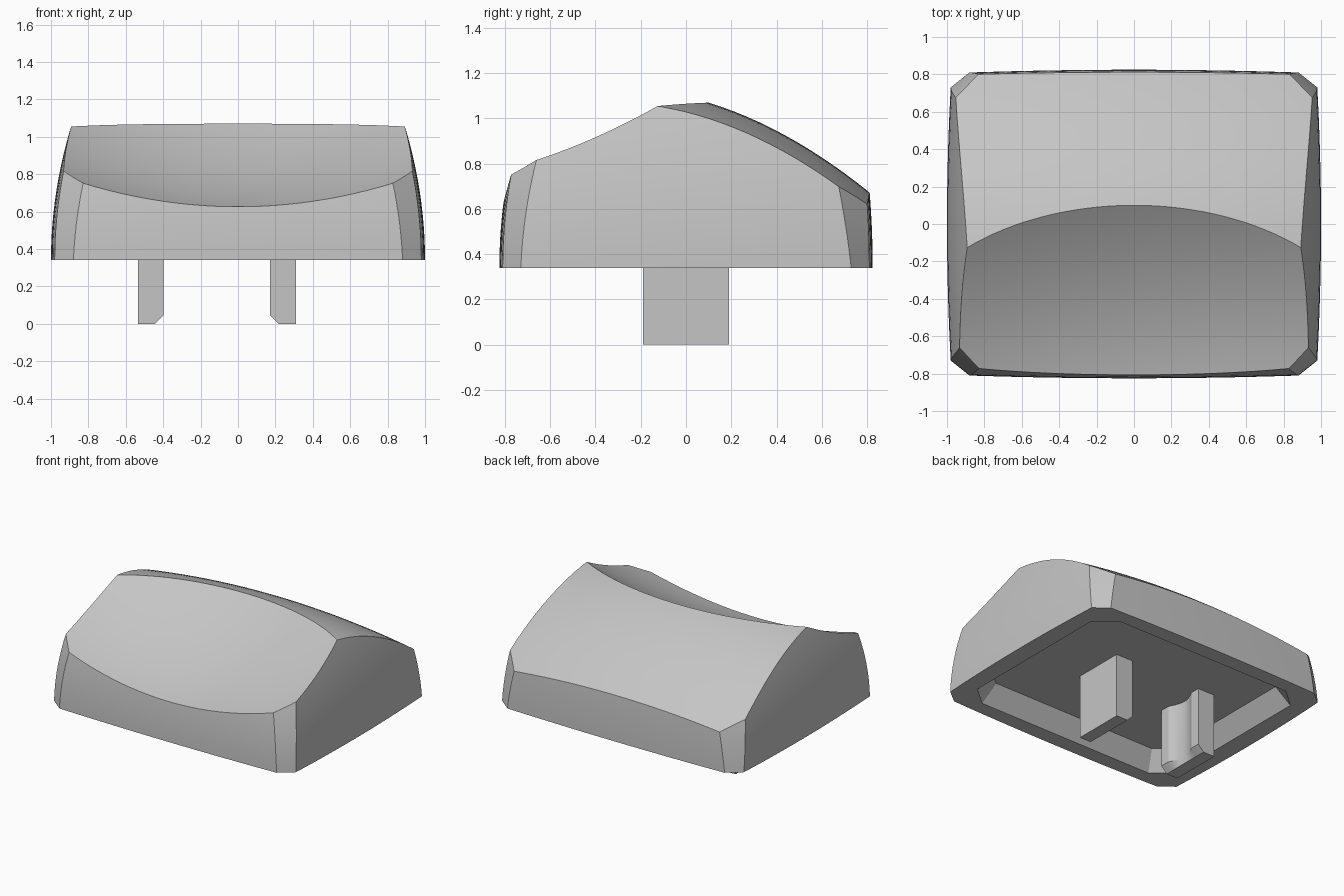
import bpy, bmesh
from math import radians, cos, pi

default = bpy.data.objects.get("Cube")
if default:
    bpy.data.objects.remove(default, do_unlink=True)

grey = bpy.data.materials.new("light grey plastic")
grey.use_nodes = True
COLOUR = (0.56, 0.56, 0.56, 1)
grey.diffuse_color = COLOUR
grey.node_tree.nodes["Principled BSDF"].inputs["Base Color"].default_value = COLOUR

BASE = 0.34      # height of the rim
CEILING = 0.47   # height of the hollow's roof


def loft(name, loops):
    """Closed solid skinned through matching loops, capped at both ends."""
    bm = bmesh.new()
    rings = [[bm.verts.new(p) for p in loop] for loop in loops]
    n = len(rings[0])
    for a, b in zip(rings, rings[1:]):
        for i in range(n):
            j = (i + 1) % n
            bm.faces.new((a[i], a[j], b[j], b[i]))
    bm.faces.new(rings[0][::-1])
    bm.faces.new(rings[-1])
    bmesh.ops.recalc_face_normals(bm, faces=bm.faces)
    mesh = bpy.data.meshes.new(name)
    bm.to_mesh(mesh)
    bm.free()
    mesh.materials.append(grey)
    obj = bpy.data.objects.new(name, mesh)
    bpy.context.collection.objects.link(obj)
    return obj


def activate(obj):
    bpy.ops.object.select_all(action='DESELECT')
    obj.select_set(True)
    bpy.context.view_layer.objects.active = obj


def subtract(obj, cutter):
    mod = obj.modifiers.new("cut", 'BOOLEAN')
    mod.operation = 'DIFFERENCE'
    mod.solver = 'EXACT'
    mod.object = cutter
    activate(obj)
    bpy.ops.object.modifier_apply(modifier=mod.name)
    bpy.data.objects.remove(cutter, do_unlink=True)


def steps(lo, hi, n):
    return [lo + (hi - lo) * i / n for i in range(n + 1)]


# Outline: gently bowed rectangle with cut corners, curving inwards with height
def outline(z):
    h = z - BASE
    side = 0.21 * h * h

    def corner(inset, grow):
        end = (0.88 - side - grow * h, 0.81 - inset * h * h)
        flank = (0.98 - side, 0.73 - inset * h * h - grow * h)
        return end, flank

    front_end, front_flank = corner(0.22, 0.04)
    back_end, back_flank = corner(0.12, 0.11)
    us = steps(-1, 1, 16)
    loop = []
    for u in us:
        loop.append((u * front_end[0], -front_end[1] - 0.015 * (1 - u * u), z))
    for u in us:
        y = (back_flank[1] * (1 + u) - front_flank[1] * (1 - u)) / 2
        loop.append((front_flank[0] + 0.02 * (1 - u * u), y, z))
    for u in us:
        loop.append((-u * back_end[0], back_end[1] + 0.015 * (1 - u * u), z))
    for u in us:
        y = (back_flank[1] * (1 - u) - front_flank[1] * (1 + u)) / 2
        loop.append((-front_flank[0] - 0.02 * (1 - u * u), y, z))
    return loop


# Top surfaces: a hollow dish in front, a domed slope behind
def front_dish(x, y):
    t = y + 0.81
    return 0.625 + 0.252 * t + 0.26 * t * t + 0.17 * x * x


def back_slope(x, y):
    t = y - 0.1
    return 1.07 - 0.31 * t - 0.35 * t * t - 0.085 * x * x


def surface_cutter(name, height):
    rows = []
    for y in steps(-0.97, 0.97, 36):
        row = [(x, y, height(x, y)) for x in steps(-1.13, 1.13, 36)]
        rows.append(row + [(1.13, y, 3), (-1.13, y, 3)])
    return loft(name, rows)


# Hollow underside: drafted octagonal pocket
def pocket(z):
    inset = 0.7 * (z - BASE)
    ex, ey, fx, fy = 0.72 - inset / 2, 0.71 - inset, 0.865 - inset, 0.585 - inset / 2
    return [(x, y, z) for x, y in (
        (-ex, -ey), (ex, -ey), (fx, -fy), (fx, fy),
        (ex, ey), (-ex, ey), (-fx, fy), (-fx, -fy))]


cap = loft("cap_body", [outline(z) for z in steps(BASE, 1.2, 14)])
subtract(cap, surface_cutter("front_cutter", front_dish))
subtract(cap, surface_cutter("back_cutter", back_slope))
subtract(cap, loft("pocket_cutter", [pocket(BASE - 0.04), pocket(CEILING)]))
activate(cap)
bpy.ops.object.shade_smooth_by_angle(angle=radians(25))


# Legs: blocks with a shallow groove and a bevelled foot on the inner face
def leg(name, sign):
    middle, inner, outer, half, bevel, groove = -0.113, 0.285, 0.422, 0.19, 0.045, 0.12

    def ring(z, least):
        pts = [(outer, half), (outer, -half), (inner + least, -half)]
        for y in steps(-groove, groove, 10):
            depth = 0.04 * cos(pi / 2 * y / groove)
            pts.append((inner + max(depth, least), y))
        pts.append((inner + least, half))
        return [(middle + sign * x, y, z) for x, y in pts]

    obj = loft(name, [ring(0, bevel), ring(bevel, 0), ring(CEILING + 0.02, 0)])
    activate(obj)
    bpy.ops.object.shade_smooth_by_angle(angle=radians(20))


leg("left_leg", 1)
leg("right_leg", -1)
